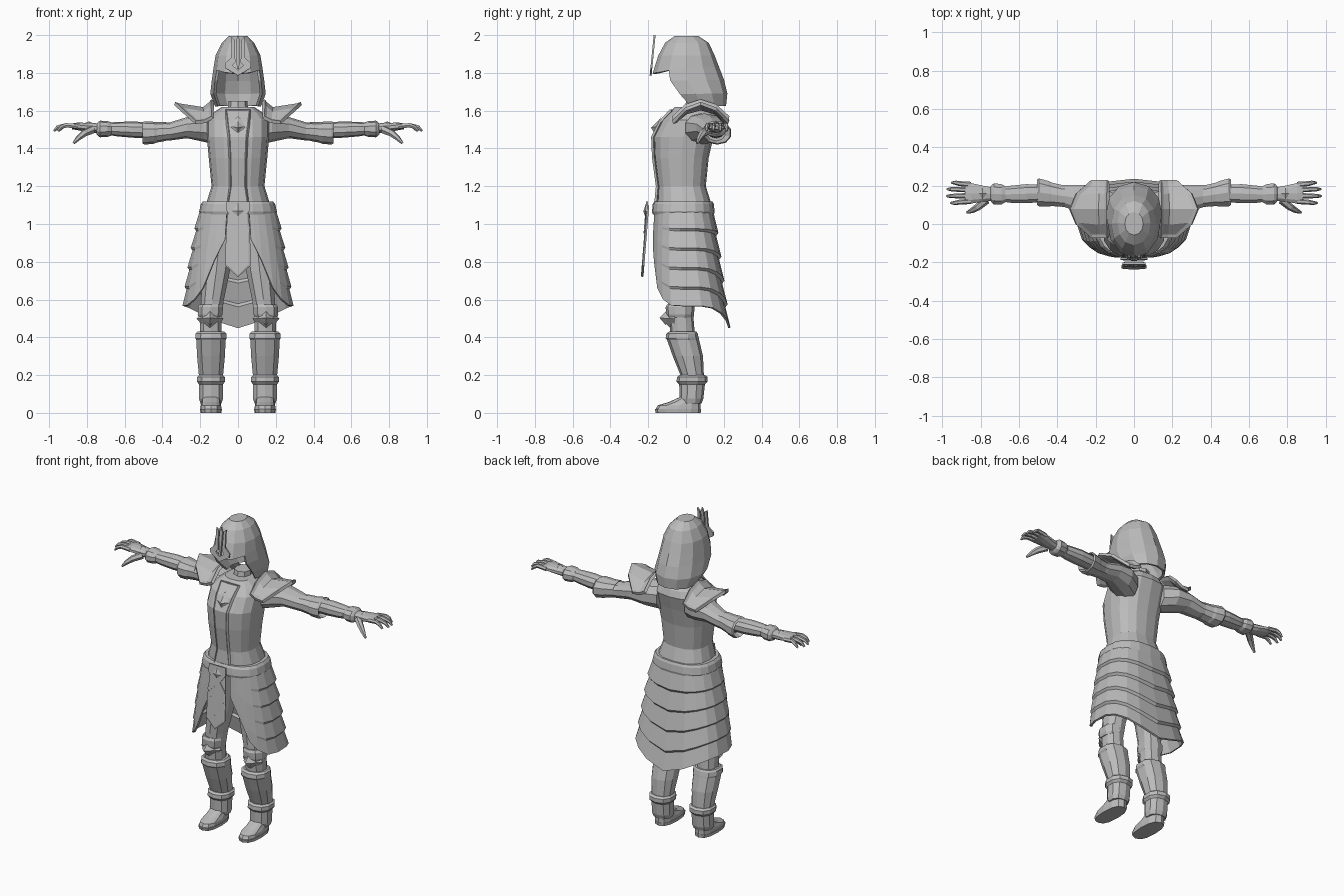
import bpy, bmesh
from math import sin, cos, pi, radians, copysign
from mathutils import Vector

cube = bpy.data.objects.get("Cube")
if cube:
    bpy.data.objects.remove(cube, do_unlink=True)

grey = bpy.data.materials.new("plain_grey")
grey.use_nodes = True
grey.diffuse_color = (0.5, 0.5, 0.5, 1)
grey.node_tree.nodes["Principled BSDF"].inputs["Base Color"].default_value = (0.5, 0.5, 0.5, 1)


def build(name, verts, faces, mirror=False, thick=0.0, inset=0.0, depth=0.0):
    """Mesh object with optional inset panel, thickness and left/right mirror."""
    bm = bmesh.new()
    vs = [bm.verts.new(v) for v in verts]
    for f in faces:
        bm.faces.new([vs[i] for i in f])
    bmesh.ops.recalc_face_normals(bm, faces=bm.faces)
    if inset:
        bmesh.ops.inset_region(bm, faces=bm.faces[:], thickness=inset, depth=depth, use_boundary=True)
    mesh = bpy.data.meshes.new(name)
    bm.to_mesh(mesh)
    bm.free()
    mesh.materials.append(grey)
    ob = bpy.data.objects.new(name, mesh)
    bpy.context.collection.objects.link(ob)
    if thick:
        m = ob.modifiers.new("thickness", 'SOLIDIFY')
        m.thickness, m.offset = thick, 0
    if mirror:
        ob.modifiers.new("mirror", 'MIRROR')
    return ob


def grid_faces(rows, cols, closed):
    span = cols if closed else cols - 1
    return [(r * cols + c, r * cols + (c + 1) % cols,
             (r + 1) * cols + (c + 1) % cols, (r + 1) * cols + c)
            for r in range(rows - 1) for c in range(span)]


def loft(name, rings, cap=True, **kw):
    n = len(rings[0])
    faces = grid_faces(len(rings), n, True)
    if cap:
        last = (len(rings) - 1) * n
        faces += [tuple(range(n)), tuple(range(last, last + n))]
    return build(name, [p for r in rings for p in r], faces, **kw)


def oval(a, rx, ry, p):
    """Point on a rounded-box outline; angle zero faces the front."""
    return (rx * copysign(abs(sin(a)) ** (2 / p), sin(a)),
            -ry * copysign(abs(cos(a)) ** (2 / p), cos(a)))


def upright(name, table, n=12, p=2.3, **kw):
    """Loft from rows of (z, x centre, half width, front y, back y)."""
    rings = []
    for z, xc, rx, yf, yb in table:
        pts = [oval(2 * pi * i / n, rx, (yb - yf) / 2, p) for i in range(n)]
        rings.append([(xc + u, (yf + yb) / 2 + v, z) for u, v in pts])
    return loft(name, rings, **kw)


def sideways(name, table, n=10, **kw):
    """Mirrored loft along x from rows of (x, y centre, z centre, half y, half z)."""
    rings = []
    for x, yc, zc, ry, rz in table:
        pts = [oval(2 * pi * i / n, ry, rz, 2.2) for i in range(n)]
        rings.append([(x, yc + u, zc + v) for u, v in pts])
    return loft(name, rings, mirror=True, **kw)


def tube(name, path, radii):
    """Mirrored six-sided finger along a path."""
    path = [Vector(p) for p in path]
    rings = []
    for i, (p, r) in enumerate(zip(path, radii)):
        d = path[min(i + 1, len(path) - 1)] - path[max(i - 1, 0)]
        q = d.to_track_quat('Z', 'Y')
        rings.append([p + q @ Vector((r * cos(k * pi / 3), r * sin(k * pi / 3), 0)) for k in range(6)])
    return loft(name, rings, mirror=True)


def gem(name, centre, right, up, out, mirror=False):
    """Raised four-sided diamond."""
    c, r, u, o = map(Vector, (centre, right, up, out))
    build(name, [c + r, c + u, c - r, c - u, c + o],
          [(0, 1, 4), (1, 2, 4), (2, 3, 4), (3, 0, 4), (3, 2, 1, 0)], mirror=mirror)


def plate(name, outline, y_at, thick=0.01, **kw):
    """Flat front-facing plate from an x, z outline."""
    return build(name, [(x, y_at(z), z) for x, z in outline], [tuple(range(len(outline)))], thick=thick, **kw)


def lerp(x, table):
    for (a, *p), (b, *q) in zip(table, table[1:]):
        if x <= b:
            t = max(0, (x - a) / (b - a))
            return [i + (j - i) * t for i, j in zip(p, q)]
    return list(table[-1][1:])


# Coat body
torso = [(1.05, 0, .185, -.165, .135), (1.12, 0, .165, -.155, .13), (1.2, 0, .14, -.15, .105),
         (1.35, 0, .155, -.17, .12), (1.46, 0, .165, -.175, .145), (1.55, 0, .165, -.13, .17),
         (1.59, 0, .13, -.09, .155), (1.62, 0, .085, -.06, .12)]
upright("coat_body", torso, n=16, p=2.5)
upright("neck", [(1.58, 0, .055, -.01, .11), (1.65, 0, .05, 0, .11)], n=8)

# Front placket with a widened yoke
rows = [(1.08, .06), (1.2, .043), (1.35, .045), (1.46, .05), (1.54, .06), (1.605, .065)]
fronts = [(r[0], r[3]) for r in torso]
build("front_placket", [(s * w, lerp(z, fronts)[0] - .004, z) for z, w in rows for s in (-1, 0, 1)],
      grid_faces(len(rows), 3, False), thick=.014, inset=.006, depth=-.004)
gem("chest_frame", (0, -.15, 1.515), (.052, 0, 0), (0, .02, .055), (0, -.022, -.005))
gem("chest_gem", (0, -.16, 1.515), (.028, 0, 0), (0, .01, .03), (0, -.025, -.005))

# Belt
upright("belt", [(1.05, 0, .2, -.175, .148), (1.065, 0, .206, -.18, .152),
                 (1.105, 0, .197, -.176, .147), (1.12, 0, .185, -.168, .14)], n=20, p=2.5)

# Tiered skirt, open at the front and pointed at the back
size = [(.45, .285, -.17, .222), (.55, .285, -.18, .21), (.7, .268, -.185, .19),
        (.9, .235, -.18, .165), (1.1, .195, -.168, .138)]
hem = [(12, .92), (25, .8), (38, .66), (52, .6), (70, .565), (105, .565), (130, .55), (180, .45)]
half = [12, 18, 25, 38, 52, 68, 86, 104, 122, 141, 160]
angles = half + [180] + [360 - a for a in reversed(half)]
levels = [(k / 5 + e, g) for k in range(5) for e, g in ((0 if k == 0 else .025, 0), (.2, .014))]
verts = []
for t, flare in levels:
    for a in angles:
        fold = min(a, 360 - a)
        z = 1.08 + (lerp(fold, hem)[0] - 1.08) * t
        rx, yf, yb = lerp(z, size)
        g = flare * min(1, max(0, (fold - 52) / 40)) - .006
        u, v = oval(radians(a), rx + g, (yb - yf) / 2 + g, 2.6)
        verts.append((u, (yf + yb) / 2 + v, z))
build("tiered_skirt", verts, grid_faces(len(levels), len(angles), False), thick=.012)


# Hanging front panel
def hang(z):
    return -.198 - (1.12 - z) * .08


plate("hanging_panel", [(-.05, 1.1), (.05, 1.1), (.062, .95), (.065, .78), (0, .72), (-.065, .78), (-.062, .95)],
      hang, inset=.01, depth=-.004)
plate("buckle_plate", [(-.06, 1.12), (.06, 1.12), (.06, 1.07), (.025, 1.02), (.065, .965), (.05, .95), (0, 1.0),
                       (-.05, .95), (-.065, .965), (-.025, 1.02), (-.06, 1.07)], lambda z: hang(z) - .008)
gem("buckle_gem", (0, -.212, 1.068), (.04, 0, 0), (0, 0, .042), (0, -.014, 0))
for i, z in enumerate((.93, .85)):
    plate(f"panel_chevron_{i}", [(-.052, z), (0, z - .045), (.052, z), (.052, z - .05), (0, z - .1), (-.052, z - .05)],
          lambda h: hang(h) - .006, thick=.006)

# Open-faced hood
hood = [(1.99, .045, -.055, .06), (1.955, .08, -.105, .115), (1.89, .112, -.14, .145), (1.83, .122, -.17, .168),
        (1.76, .132, -.171, .195), (1.69, .14, -.11, .212), (1.625, .115, -.03, .205)]
N = 12
verts = []
for z, rx, yf, yb in hood:
    for i in range(N):
        u, v = oval(2 * pi * i / N, rx, (yb - yf) / 2, 2.1)
        drop = .035 * max(0, cos(2 * pi * i / N)) if z == 1.83 else 0
        verts.append((u, (yf + yb) / 2 + v, z - drop))
faces = [f for f in grid_faces(len(hood), N, True) if f[0] < 3 * N or 2 <= f[0] % N < N - 2]
build("hood", verts, faces + [tuple(range(N))], thick=.014)


# Three-pronged crest
def brow(z):
    return -.187 + (z - 1.79) * .1


plate("crest_centre", [(-.006, 1.82), (.006, 1.82), (.011, 1.97), (0, 2.0), (-.011, 1.97)], brow)
plate("crest_wing", [(.014, 1.855), (.018, 1.975), (.034, 1.99), (.036, 1.88), (.07, 1.85), (.066, 1.825),
                     (0, 1.785), (0, 1.815), (.03, 1.84)], brow, mirror=True)

# Shoulder plates: arched, dished, flaring to a tip
steps = [-1, -.55, 0, .55, 1]
arch = [(.135, 0, 1.655, .09), (.185, .01, 1.618, .075), (.335, .11, 1.638, .1)]
build("shoulder_plate", [(x - dx * s * s, .078 + .148 * s, z - dz * s * s) for x, dx, z, dz in arch for s in steps],
      grid_faces(3, 5, False), mirror=True, thick=.018, inset=.02, depth=-.008)

# Arms, sleeve cuffs and bracers
sideways("upper_arm", [(.1, .07, 1.5, .09, .085), (.18, .1, 1.51, .105, .075), (.27, .13, 1.51, .078, .056),
                       (.36, .145, 1.49, .06, .048), (.46, .155, 1.485, .055, .048)])
sideways("sleeve_cuff", [(.38, .147, 1.49, .06, .05), (.43, .155, 1.485, .064, .054), (.445, .157, 1.483, .07, .058),
                         (.495, .165, 1.482, .076, .062), (.505, .165, 1.482, .07, .056), (.47, .16, 1.485, .05, .045)])
sideways("forearm", [(.45, .16, 1.495, .045, .042), (.56, .158, 1.5, .052, .043), (.64, .155, 1.502, .047, .038),
                     (.71, .155, 1.505, .036, .03)])
sideways("bracer_cuff", [(.67, .155, 1.503, .043, .035), (.69, .155, 1.503, .055, .042), (.73, .157, 1.503, .058, .044),
                         (.74, .157, 1.503, .05, .038), (.75, .157, 1.503, .035, .028)])

# Hands
sideways("palm", [(.72, .155, 1.505, .034, .027), (.79, .158, 1.51, .044, .025), (.85, .16, 1.517, .056, .02),
                  (.88, .162, 1.517, .052, .015)])
gem("hand_gem", (.79, .158, 1.53), (.032, 0, 0), (0, .03, 0), (0, 0, .013), mirror=True)
for name, y, reach in (("index", .118, .955), ("middle", .148, .975), ("ring", .178, .973), ("little", .206, .95)):
    tube(f"{name}_finger", [(.85, y, 1.517), (.91, y + (y - .16) * .1, 1.523), (reach - .02, y + (y - .16) * .2, 1.513),
                            (reach, y + (y - .16) * .2, 1.492)], [.014, .013, .011, .006])
tube("thumb", [(.77, .125, 1.5), (.815, .088, 1.48), (.845, .07, 1.455), (.87, .06, 1.428)], [.022, .019, .014, .007])

# Legs
upright("trouser_leg", [(1.0, .09, .085, -.1, .1), (.75, .115, .075, -.1, .08), (.6, .135, .063, -.095, .05),
                        (.5, .145, .06, -.09, .04), (.38, .145, .06, -.08, .05)], n=10, mirror=True)
upright("knee_band", [(.505, .148, .062, -.1, .035), (.52, .148, .068, -.105, .042), (.56, .146, .07, -.108, .045),
                      (.575, .144, .062, -.1, .04)], n=10, mirror=True)
gem("knee_guard", (.148, -.06, .498), (.072, 0, 0), (0, 0, .075), (0, -.075, .005), mirror=True)
gem("knee_gem", (.148, -.105, .5), (.035, 0, 0), (0, 0, .038), (0, -.035, .003), mirror=True)
upright("greave", [(.19, .143, .066, -.025, .095), (.3, .143, .077, -.07, .09), (.385, .143, .081, -.1, .07),
                   (.395, .143, .087, -.108, .068), (.42, .143, .085, -.104, .062), (.43, .143, .074, -.09, .055)],
        n=10, mirror=True)
upright("ankle_cuff", [(.05, .143, .058, -.025, .082), (.075, .143, .066, -.034, .092), (.15, .143, .066, -.036, .1),
                       (.165, .143, .077, -.05, .115), (.19, .143, .077, -.048, .115), (.2, .143, .066, -.035, .1)],
        n=10, mirror=True)

# Shoes
upright("shoe_sole", [(0, .143, .055, -.16, .078), (.02, .143, .058, -.165, .08)], n=12, p=2.5, mirror=True)
upright("shoe", [(.02, .143, .055, -.16, .078), (.04, .143, .054, -.15, .078), (.058, .143, .05, -.09, .078),
                 (.085, .143, .048, -.03, .075)], n=12, p=2.5, mirror=True)
